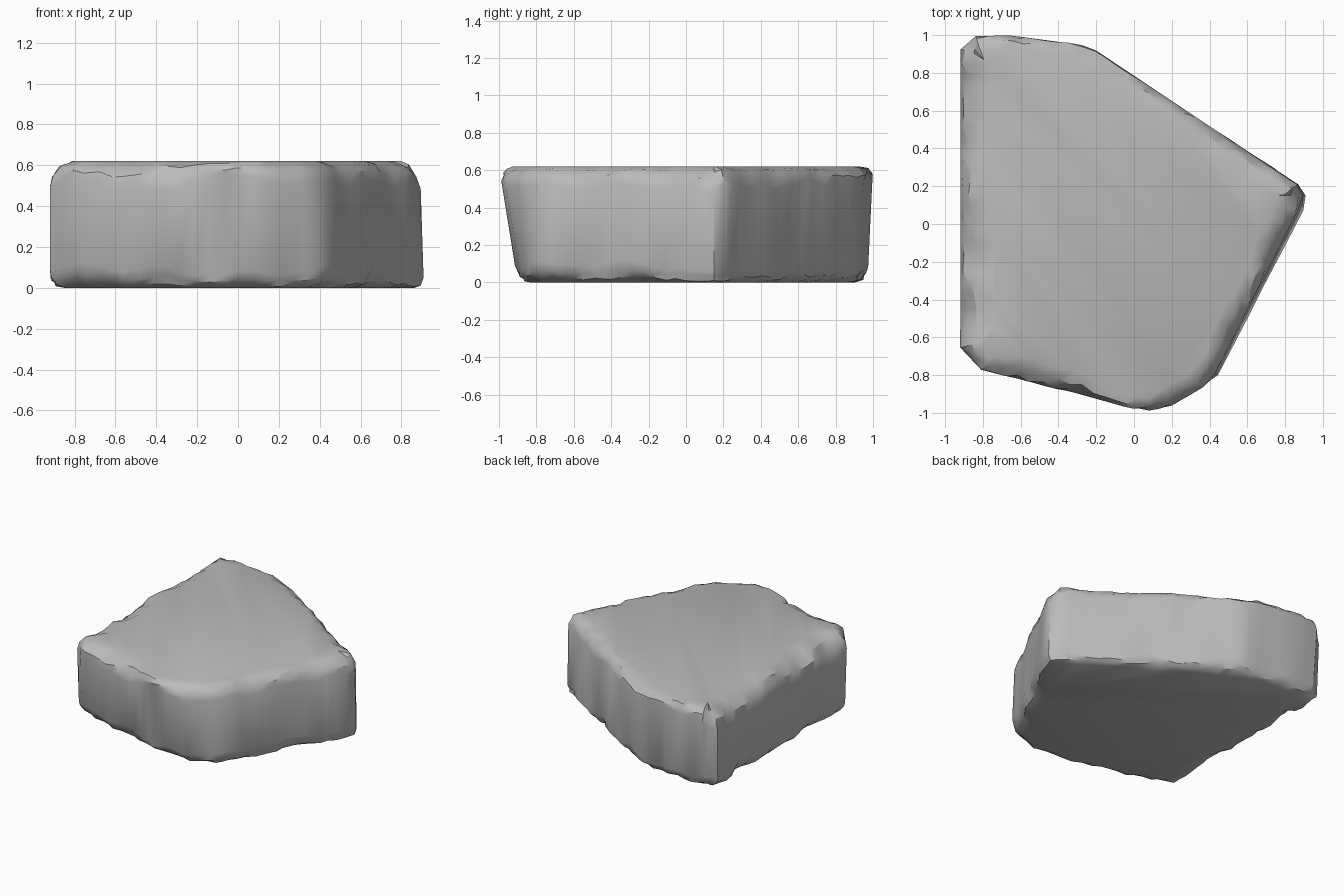
import bpy, bmesh, math, random
from mathutils import Vector

if "Cube" in bpy.data.objects:
    bpy.data.objects.remove(bpy.data.objects["Cube"])

random.seed(7)
HEIGHT = 0.62

# Outline corners, counter-clockwise: x, y, lean of the foot (dx, dy), top bevel
corners = [
    (-.92, -.66, 0, .03, .17), (-.81, -.78, .01, .06, .13), (-.42, -.89, 0, .09, .10),
    (.08, -1.0, 0, .10, .09), (.20, -.98, 0, .10, .09), (.36, -.87, .04, .04, .09),
    (.42, -.80, .03, 0, .09), (.86, .07, .04, 0, .10), (.89, .15, .02, 0, .12),
    (.86, .21, .01, 0, .10), (-.20, .92, 0, -.01, .08), (-.27, .95, 0, -.03, .08),
    (-.64, 1.0, 0, -.03, .08), (-.84, 1.0, .01, -.04, .09), (-.92, .93, .01, -.02, .15),
]


def resample(points, step):
    """Split each outline edge into short pieces."""
    out = []
    for a, b in zip(points, points[1:] + points[:1]):
        n = max(1, round(math.dist(a[:2], b[:2]) / step))
        for k in range(n):
            t = (k + random.uniform(-.25, .25) * (k > 0)) / n
            out.append([u + (v - u) * t for u, v in zip(a, b)])
    return out


def chipped(low, high, count):
    """Random run with a little smoothing, for worn edges."""
    raw = [random.uniform(low, high) for _ in range(count)]
    return [(raw[i - 1] + 2 * raw[i] + raw[(i + 1) % count]) / 4 for i in range(count)]


columns = resample(corners, .07)
count = len(columns)
foot_wear = chipped(.04, .12, count)
top_wear = chipped(.55, 1.45, count)

# Each column runs from the flat underside, up the wall, to the flat top
bm = bmesh.new()
rings = [[] for _ in range(8)]
for i, (x, y, dx, dy, bevel) in enumerate(columns):
    before, after = columns[i - 1], columns[(i + 1) % count]
    tangent = Vector((after[0] - before[0], after[1] - before[1])).normalized()
    inward = Vector((-tangent.y, tangent.x))
    f, t = foot_wear[i], bevel * top_wear[i]
    profile = [(0, f), (f * .25, f * .45), (f * .6, f * .15), (f * 1.1, 0),
               (HEIGHT - t, 0), (HEIGHT - t * .55, t * .13),
               (HEIGHT - t * .2, t * .46), (HEIGHT, t)]
    for level, (z, inset) in enumerate(profile):
        if level in (1, 2, 5, 6):
            inset += random.uniform(-.012, .012)
            z += random.uniform(-.008, .008)
        lean = 1 - z / HEIGHT
        p = Vector((x + dx * lean, y + dy * lean)) + inward * inset
        rings[level].append(bm.verts.new((p.x, p.y, z)))

for lower, upper in zip(rings, rings[1:]):
    for i in range(count):
        j = (i + 1) % count
        bm.faces.new((lower[i], lower[j], upper[j], upper[i]))
bm.faces.new(rings[-1])
bm.faces.new(rings[0][::-1])
bmesh.ops.recalc_face_normals(bm, faces=bm.faces)

mesh = bpy.data.meshes.new("stone_slab")
bm.to_mesh(mesh)
bm.free()
slab = bpy.data.objects.new("stone_slab", mesh)
bpy.context.collection.objects.link(slab)

# Stone colour
grey = bpy.data.materials.new("stone_grey")
grey.use_nodes = True
grey.diffuse_color = (.5, .5, .5, 1)
grey.node_tree.nodes["Principled BSDF"].inputs["Base Color"].default_value = (.5, .5, .5, 1)
mesh.materials.append(grey)

# Soft worn edges, crisp flat faces
bpy.context.view_layer.objects.active = slab
slab.select_set(True)
bpy.ops.object.shade_smooth_by_angle(angle=math.radians(30))
